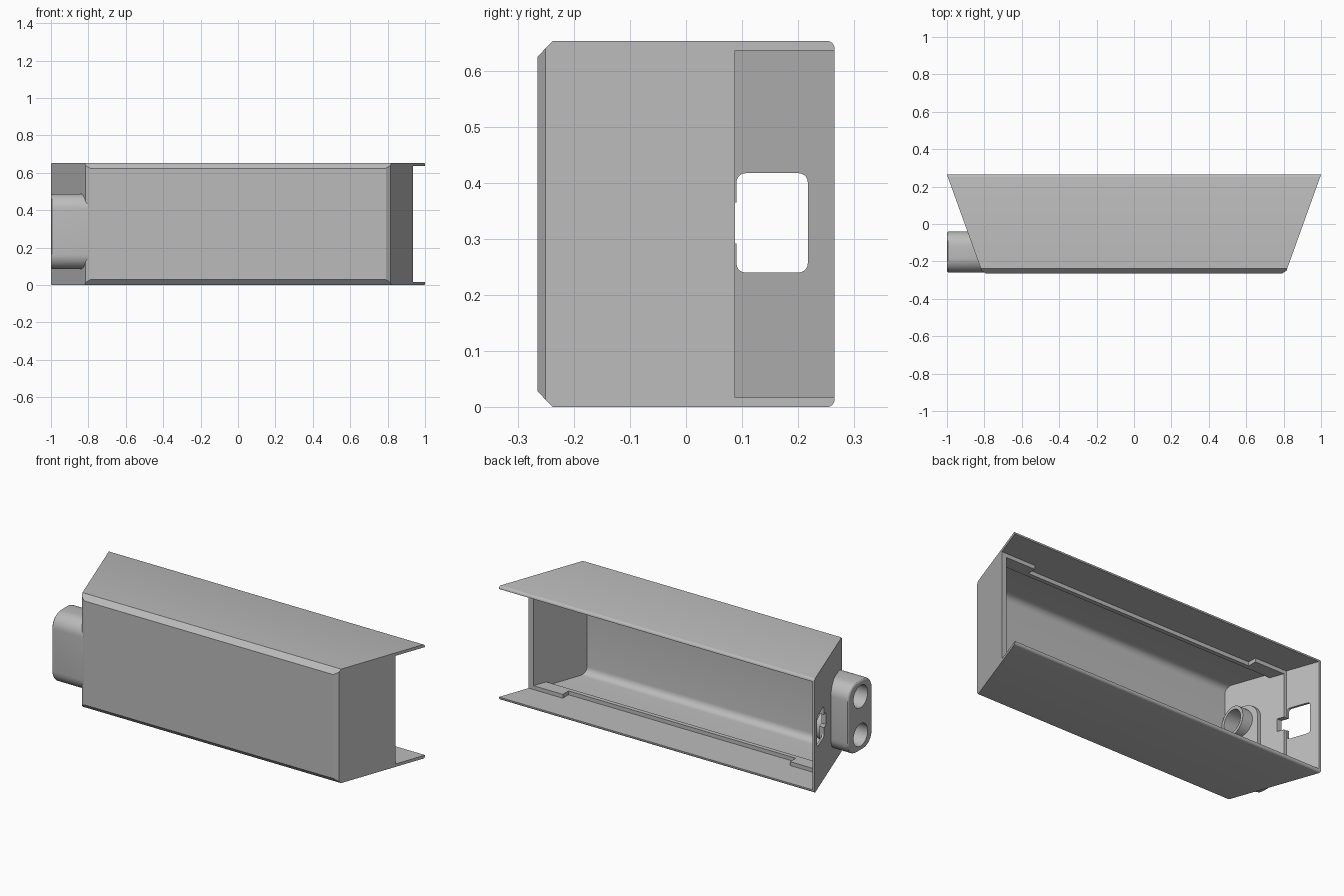
import bpy, bmesh
from math import radians, pi
from mathutils import Matrix

HEIGHT = 0.653
FLOOR, CEILING = 0.017, 0.636
BACK, FRONT, STEP = 0.265, -0.265, 0.087   # STEP: where the short end wall stops

if "Cube" in bpy.data.objects:
    bpy.data.objects.remove(bpy.data.objects["Cube"], do_unlink=True)

grey = bpy.data.materials.new("plain grey")
grey.use_nodes = True
grey.diffuse_color = (0.5, 0.5, 0.5, 1)
grey.node_tree.nodes["Principled BSDF"].inputs["Base Color"].default_value = (0.5, 0.5, 0.5, 1)


def side(y, inset=0.0):
    """Half width of the tapered body at depth y."""
    return 0.815 + 0.36 * (y + 0.25) - inset


def make(name, bm):
    bmesh.ops.recalc_face_normals(bm, faces=bm.faces)
    mesh = bpy.data.meshes.new(name)
    bm.to_mesh(mesh)
    bm.free()
    mesh.materials.append(grey)
    ob = bpy.data.objects.new(name, mesh)
    bpy.context.collection.objects.link(ob)
    return ob


def prism(plan, z0, z1):
    """Extrude a plan outline from z0 to z1."""
    bm = bmesh.new()
    face = bm.faces.new([bm.verts.new((x, y, z0)) for x, y in plan])
    ext = bmesh.ops.extrude_face_region(bm, geom=[face])["geom"]
    for v in ext:
        if isinstance(v, bmesh.types.BMVert):
            v.co.z = z1
    bmesh.ops.recalc_face_normals(bm, faces=bm.faces)
    return bm


def box(x0, x1, y0, y1, z0, z1):
    return prism([(x0, y0), (x1, y0), (x1, y1), (x0, y1)], z0, z1)


def round_edges(bm, rule, radius, segments=5):
    """Round every edge whose two ends satisfy the rule."""
    edges = [e for e in bm.edges if rule(e.verts[0].co, e.verts[1].co)]
    bmesh.ops.bevel(bm, geom=edges, offset=radius, segments=segments,
                    profile=0.5, affect='EDGES', clamp_overlap=True)
    return bm


def along_x(a, b):
    return abs(a.y - b.y) < 1e-4 and abs(a.z - b.z) < 1e-4


def tube_solid(x0, x1, y, z, r):
    bm = bmesh.new()
    bmesh.ops.create_cone(bm, cap_ends=True, segments=40, radius1=r, radius2=r, depth=x1 - x0,
                          matrix=Matrix.Translation(((x0 + x1) / 2, y, z)) @ Matrix.Rotation(pi / 2, 4, 'Y'))
    return bm


def cut(target, cutter_bm):
    cutter = make("cutter", cutter_bm)
    cutter.hide_render = True
    mod = target.modifiers.new("cut", 'BOOLEAN')
    mod.operation, mod.solver, mod.object = 'DIFFERENCE', 'EXACT', cutter
    bpy.context.view_layer.objects.active = target
    bpy.ops.object.modifier_apply(modifier=mod.name)
    bpy.data.objects.remove(cutter, do_unlink=True)


# Housing: tapered solid with a chamfered front
bm = bmesh.new()
for sx in (-1, 1):
    for half, y, inset in ((0.79, FRONT, 0.029), (side(-0.25), -0.25, 0.013),
                           (side(-0.2375), -0.2375, 0), (side(BACK), BACK, 0)):
        for z in (inset, HEIGHT - inset):
            bm.verts.new((sx * half, y, z))
bmesh.ops.convex_hull(bm, input=bm.verts)
bmesh.ops.dissolve_limit(bm, angle_limit=radians(2), verts=bm.verts, edges=bm.edges)
round_edges(bm, lambda a, b: along_x(a, b) and a.y > 0.2, 0.014, 4)
housing = make("housing", bm)

# Main cavity with rounded inner edges
inner = -0.235
deep = 0.4
cavity = prism([(-side(inner, 0.03), inner), (side(inner, 0.03), inner),
                (side(deep, 0.03), deep), (-side(deep, 0.03), deep)], FLOOR, CEILING)
round_edges(cavity, lambda a, b: along_x(a, b) and a.y < 0, 0.04)
cut(housing, cavity)

# Wider rear opening: thins the right wall and removes the rear of the left wall
cut(housing, prism([(-side(STEP, 0.014), STEP), (1.2, STEP), (1.2, deep),
                    (-side(deep, 0.014), deep)], FLOOR, CEILING))

# Side window with a small notch, in the right wall
window = box(-1.2, -0.8, 0.09, 0.217, 0.24, 0.417)
cut(housing, round_edges(window, along_x, 0.016))
cut(housing, box(-1.2, -0.8, 0.05, 0.1, 0.292, 0.365))

# Cable connector: rounded block on the right end
bm = prism([(-1, -0.26), (-0.785, -0.26), (-0.84, -0.04), (-1, -0.04)], 0.085, 0.487)
round_edges(bm, along_x, 0.08, 8)
round_edges(bm, lambda a, b: a.x < -0.999 and b.x < -0.999, 0.012, 3)
connector = make("cable_connector", bm)

# Two cable holes, each with an inner collar
parts = [housing, connector]
hole_y = -0.152
for label, z in (("lower", 0.176), ("upper", 0.396)):
    collar = make(label + "_cable_collar", tube_solid(-0.86, -0.77, hole_y, z, 0.082))
    for ob in (housing, connector, collar):
        cut(ob, tube_solid(-1.1, -0.7, hole_y, z, 0.064))
    parts.append(collar)

# Lid rails on floor and ceiling, with thicker end stops
rail_h = 0.022
for label, z0, z1 in (("lower", FLOOR - 0.004, FLOOR + rail_h),
                      ("upper", CEILING - rail_h, CEILING + 0.004)):
    reach = side(0.0, 0.02)
    parts.append(make(label + "_rail", box(-reach, reach, 0.01, 0.035, z0, z1)))
    for name, s in (("left", 1), ("right", -1)):
        stop = prism([(s * 0.72, 0.03), (s * side(0.03, 0.02), 0.03),
                      (s * side(STEP, 0.02), STEP), (s * 0.72, STEP)], z0, z1)
        parts.append(make(f"{label}_{name}_stop", stop))

# Smooth shading on rounded areas only
bpy.ops.object.select_all(action='DESELECT')
for ob in parts:
    ob.select_set(True)
bpy.context.view_layer.objects.active = housing
bpy.ops.object.shade_smooth_by_angle(angle=radians(30))
